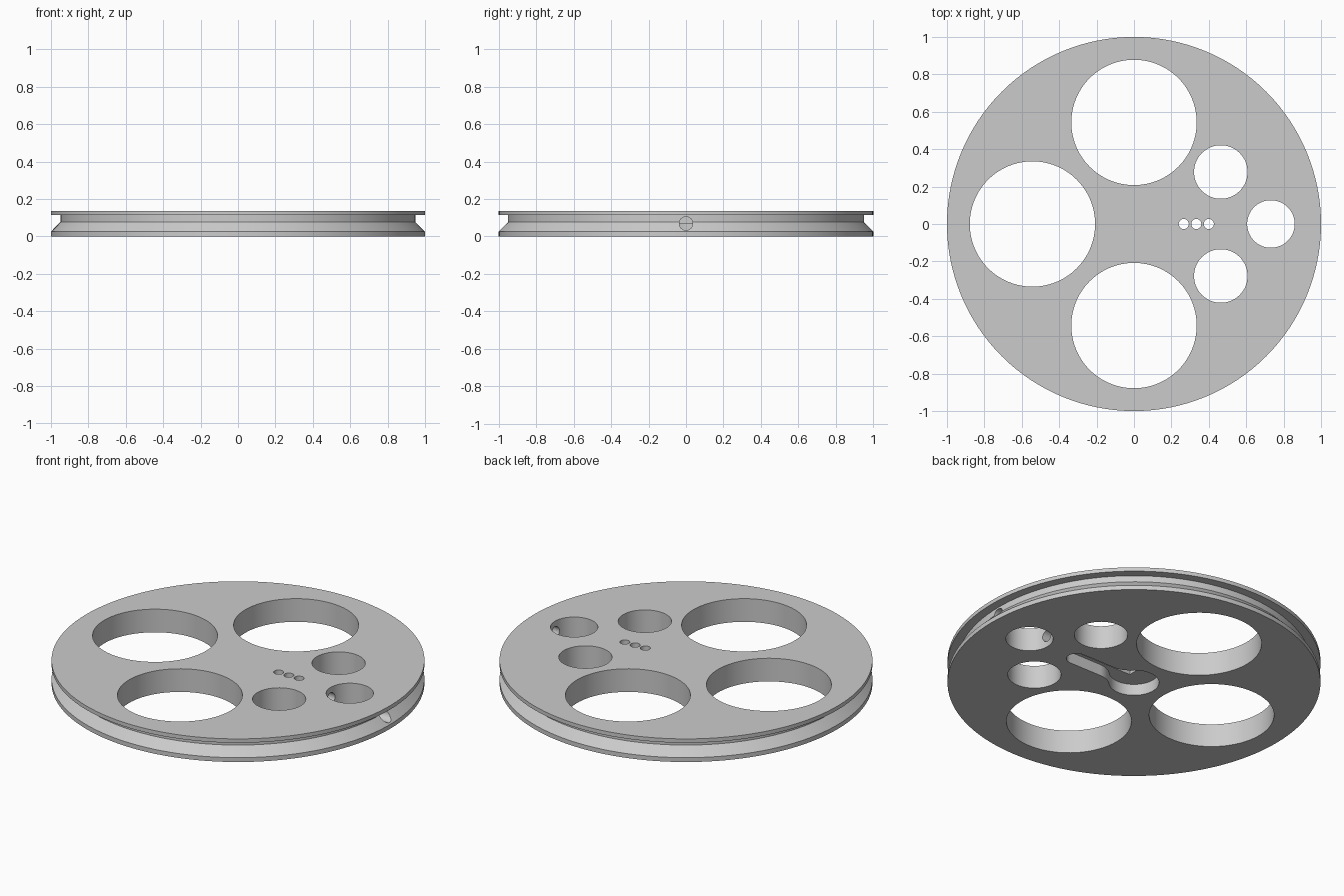
import bpy, bmesh, math
from math import sin, cos, pi
from mathutils import Matrix

cube = bpy.data.objects.get("Cube")
if cube:
    bpy.data.objects.remove(cube, do_unlink=True)

HEIGHT = 0.137
grey = bpy.data.materials.new("light_grey")
grey.use_nodes = True
grey.diffuse_color = (0.6, 0.6, 0.6, 1)
grey.node_tree.nodes["Principled BSDF"].inputs["Base Color"].default_value = (0.6, 0.6, 0.6, 1)


def make_object(name, bm):
    bmesh.ops.recalc_face_normals(bm, faces=bm.faces)
    mesh = bpy.data.meshes.new(name)
    bm.to_mesh(mesh)
    bm.free()
    mesh.materials.append(grey)
    obj = bpy.data.objects.new(name, mesh)
    bpy.context.collection.objects.link(obj)
    return obj


def arc(cx, cy, r, start, end, steps):
    return [(cx + r * cos(start + (end - start) * i / steps),
             cy + r * sin(start + (end - start) * i / steps)) for i in range(steps + 1)]


def prism(name, outline, bottom, top):
    bm = bmesh.new()
    face = bm.faces.new([bm.verts.new((x, y, bottom)) for x, y in outline])
    extruded = bmesh.ops.extrude_face_region(bm, geom=[face], use_keep_orig=True)["geom"]
    verts = [v for v in extruded if isinstance(v, bmesh.types.BMVert)]
    bmesh.ops.translate(bm, verts=verts, vec=(0, 0, top - bottom))
    return make_object(name, bm)


# Grooved wheel, turned from its rim profile
profile = [(1, 0), (1, 0.026), (0.95, 0.077), (0.95, 0.114), (1, 0.114), (1, HEIGHT)]
bm = bmesh.new()
pts = [bm.verts.new((r, 0, z)) for r, z in profile]
edges = [bm.edges.new(pair) for pair in zip(pts, pts[1:])]
bmesh.ops.spin(bm, geom=pts + edges, cent=(0, 0, 0), axis=(0, 0, 1),
               angle=2 * pi, steps=128, use_duplicate=False)
bmesh.ops.remove_doubles(bm, verts=bm.verts, dist=0.0001)
bmesh.ops.holes_fill(bm, edges=[e for e in bm.edges if e.is_boundary], sides=0)
wheel = make_object("grooved_wheel", bm)

# Through holes: three large, three medium, three pin holes
holes = [(0, 0.543, 0.335), (-0.543, 0, 0.335), (0, -0.543, 0.335),
         (0.464, 0.278, 0.143), (0.464, -0.278, 0.143), (0.732, 0, 0.127)]
holes += [(x, 0, 0.027) for x in (0.266, 0.333, 0.4)]
cutters = []
for x, y, r in holes:
    steps = 96 if r > 0.2 else 64 if r > 0.1 else 24
    cutters.append(prism("hole_cutter", arc(x, y, r, 0, 2 * pi, steps)[:-1], -0.1, 0.3))

# Keyhole pocket in the underside, with filleted neck
big, small, fillet, end_x = 0.134, 0.056, 0.134, 0.4
neck_y = small + fillet
neck_x = math.sqrt((big + fillet) ** 2 - neck_y ** 2)
theta = math.atan2(neck_y, neck_x)
half = arc(end_x, 0, small, 0, pi / 2, 12)
half += arc(neck_x, neck_y, fillet, -pi / 2, theta - pi, 12)
half += arc(0, 0, big, theta, pi, 24)[1:]
outline = half + [(x, -y) for x, y in half[-2:0:-1]]
cutters.append(prism("pocket_cutter", outline, -0.1, 0.067))

# Radial bore from the rim to the centre
bore = prism("bore_cutter", arc(0, 0, 0.036, 0, 2 * pi, 32)[:-1], 0, 1.2)
bore.data.transform(Matrix.Translation((0, 0, 0.069)) @ Matrix.Rotation(pi / 2, 4, "Y"))
cutters.append(bore)

# Cut everything out of the wheel
bpy.context.view_layer.objects.active = wheel
for cutter in cutters:
    cutter.hide_render = True
    mod = wheel.modifiers.new("cut", "BOOLEAN")
    mod.operation = "DIFFERENCE"
    mod.solver = "EXACT"
    mod.object = cutter
    bpy.ops.object.modifier_apply(modifier=mod.name)
    bpy.data.objects.remove(cutter, do_unlink=True)

bpy.ops.object.select_all(action="DESELECT")
wheel.select_set(True)
bpy.ops.object.shade_smooth_by_angle(angle=math.radians(25))
